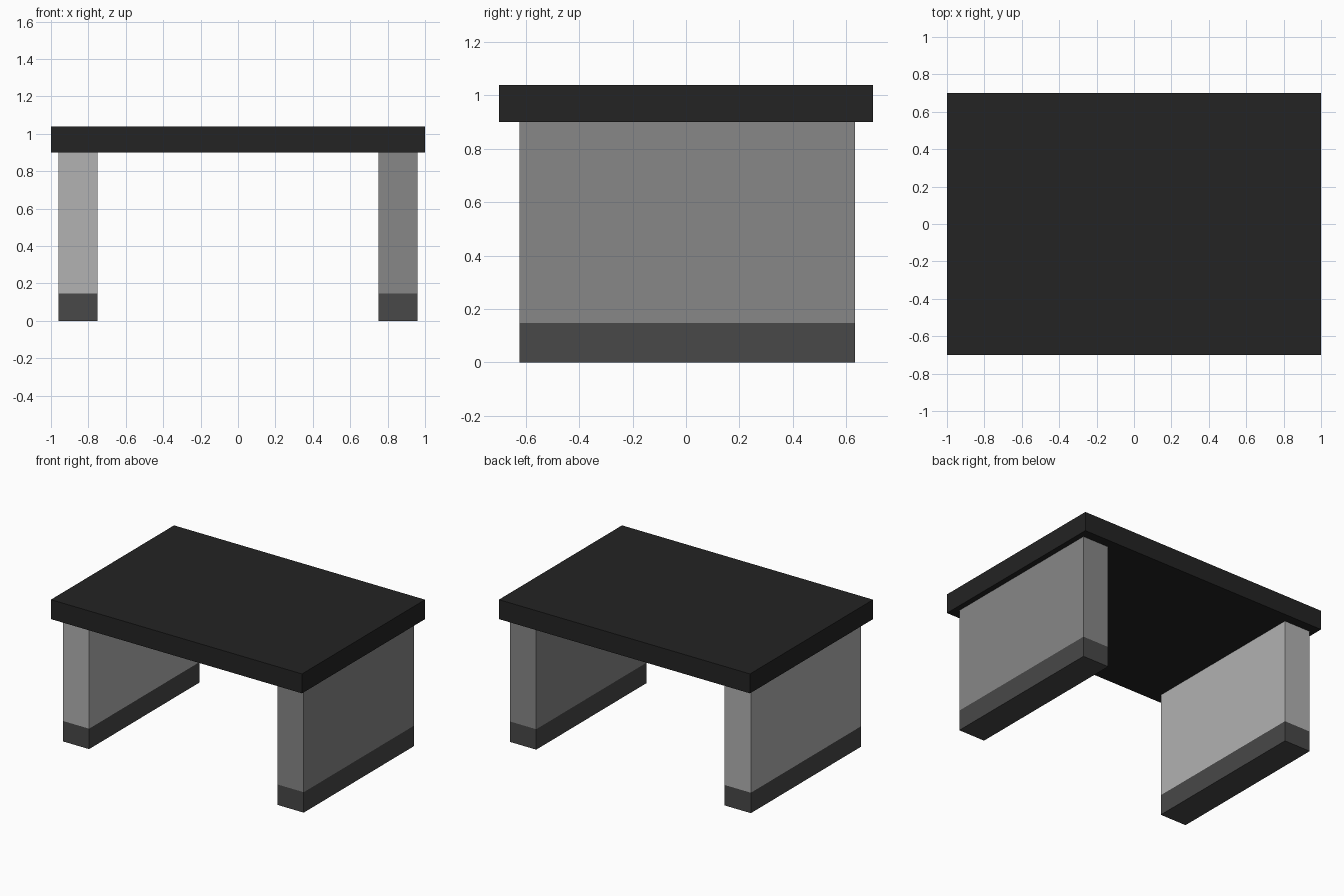
import bpy

if "Cube" in bpy.data.objects:
    bpy.data.objects.remove(bpy.data.objects["Cube"])


def material(name, value):
    mat = bpy.data.materials.new(name)
    mat.diffuse_color = (value, value, value, 1)
    mat.use_nodes = True
    mat.node_tree.nodes["Principled BSDF"].inputs["Base Color"].default_value = mat.diffuse_color
    return mat


def box(name, x, y, z, mat):
    """Axis-aligned box from (min, max) ranges."""
    bpy.ops.mesh.primitive_cube_add(size=1)
    obj = bpy.context.object
    obj.name = name
    obj.location = [(a + b) / 2 for a, b in (x, y, z)]
    obj.scale = [b - a for a, b in (x, y, z)]
    bpy.ops.object.transform_apply(location=False, rotation=False, scale=True)
    obj.data.materials.append(mat)
    return obj


black = material("black_top", 0.017)
dark = material("dark_foot", 0.065)
light_grey = material("light_grey", 0.445)
mid_grey = material("mid_grey", 0.242)

LEG_Y = (-0.623, 0.633)
FOOT_TOP, LEG_TOP, TOP = 0.147, 0.899, 1.039

# Table top
box("table_top", (-1, 1), (-0.7, 0.7), (LEG_TOP, TOP), black)

# Slab legs, each with a dark foot
for side, x, mat in (("left", (-0.96, -0.75), light_grey),
                     ("right", (0.75, 0.96), mid_grey)):
    box(side + "_leg", x, LEG_Y, (FOOT_TOP, LEG_TOP), mat)
    box(side + "_foot", x, LEG_Y, (0, FOOT_TOP), dark)
